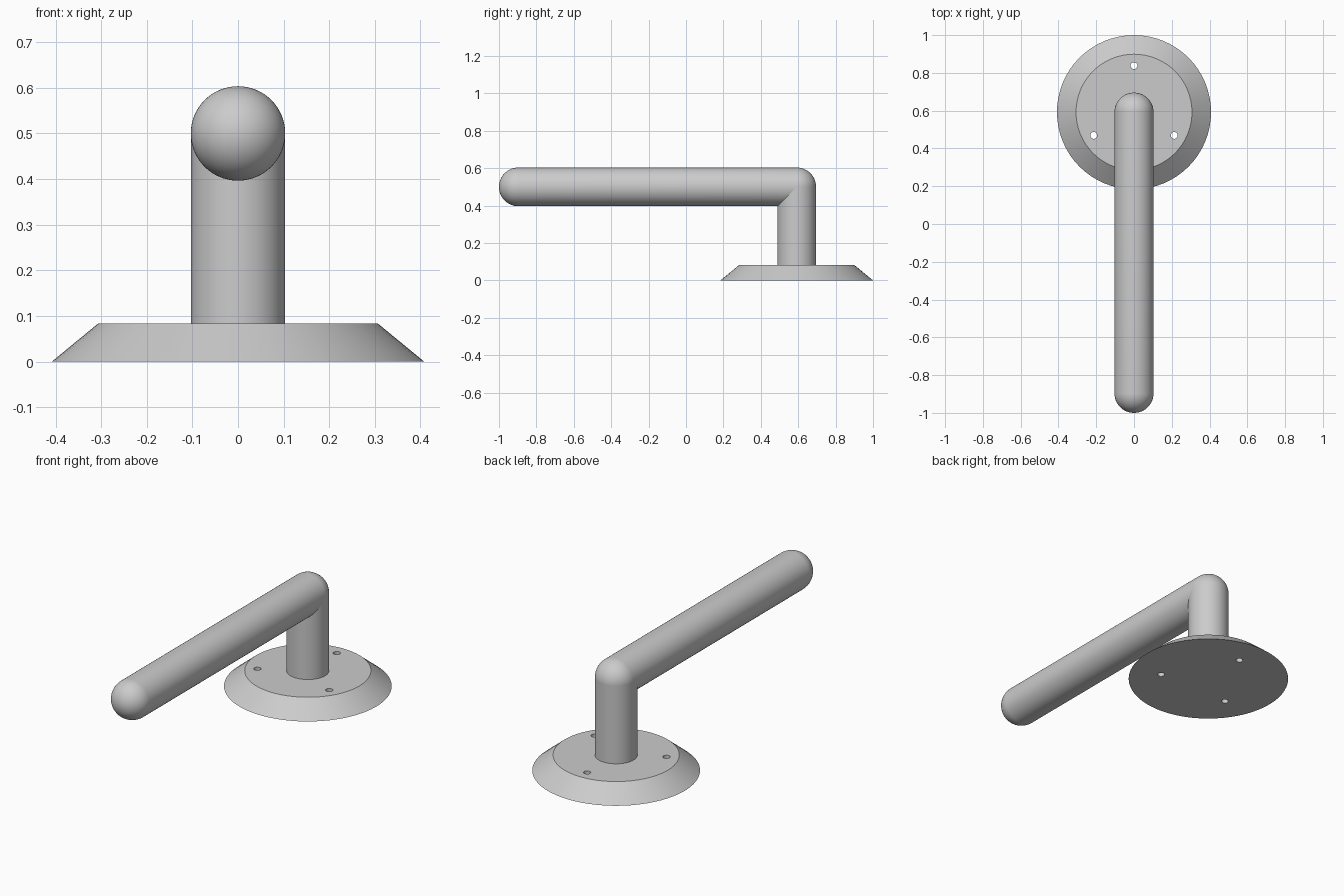
import bpy, math
from mathutils import Vector

if "Cube" in bpy.data.objects:
    bpy.data.objects.remove(bpy.data.objects["Cube"])

PIVOT_Y = 0.592   # centre line of plate and post
ARM_Z = 0.5       # height of the lever axis
TUBE_R = 0.1035
PLATE_H = 0.083
SEG = 64

steel = bpy.data.materials.new("grey_metal")
steel.diffuse_color = (0.6, 0.6, 0.6, 1)
steel.use_nodes = True
steel.node_tree.nodes["Principled BSDF"].inputs["Base Color"].default_value = steel.diffuse_color


def revolve(name, profile, origin, along_y=False):
    """Lathe a list of (radius, height) points; radius 0 makes a pole."""
    verts, rings, faces = [], [], []
    for r, h in profile:
        count = 1 if r < 1e-6 else SEG
        rings.append(range(len(verts), len(verts) + count))
        for i in range(count):
            a = 2 * math.pi * i / SEG
            p = Vector((r * math.cos(a), r * math.sin(a), h))
            if along_y:  # lay the axis down, pointing to -y
                p = Vector((p.x, -p.z, p.y))
            verts.append(p + Vector(origin))
    for low, high in zip(rings, rings[1:]):
        for i in range(SEG):
            j = (i + 1) % SEG
            if len(low) == 1:
                faces.append((low[0], high[j], high[i]))
            elif len(high) == 1:
                faces.append((low[i], low[j], high[0]))
            else:
                faces.append((low[i], low[j], high[j], high[i]))
    # flat caps on open ends
    if len(rings[0]) > 1:
        faces.append(tuple(reversed(rings[0])))
    if len(rings[-1]) > 1:
        faces.append(tuple(rings[-1]))
    mesh = bpy.data.meshes.new(name)
    mesh.from_pydata(verts, [], faces)
    mesh.materials.append(steel)
    obj = bpy.data.objects.new(name, mesh)
    bpy.context.collection.objects.link(obj)
    return obj


def activate(obj):
    bpy.ops.object.select_all(action='DESELECT')
    obj.select_set(True)
    bpy.context.view_layer.objects.active = obj


# bevelled mounting plate
plate = revolve("mounting_plate", [(0.408, 0), (0.307, PLATE_H)], (0, PIVOT_Y, 0))

# three screw holes through the plate
for k in range(3):
    a = math.radians(90 + 120 * k)
    centre = (0.246 * math.cos(a), PIVOT_Y + 0.246 * math.sin(a), 0)
    cutter = revolve("hole_cutter", [(0.018, -0.1), (0.018, 0.2)], centre)
    cutter.hide_render = True
    activate(plate)
    mod = plate.modifiers.new("screw_hole", 'BOOLEAN')
    mod.operation, mod.solver, mod.object = 'DIFFERENCE', 'EXACT', cutter
    bpy.ops.object.modifier_apply(modifier=mod.name)
    bpy.data.objects.remove(cutter)

# upright post, meeting the lever at its axis
post = revolve("post", [(TUBE_R, PLATE_H - 0.005), (TUBE_R, ARM_Z)], (0, PIVOT_Y, 0))

# lever: tube with a rounded elbow and a rounded tip
length = PIVOT_Y + 1 - TUBE_R
N = 16
quarter = [math.pi / 2 * i / N for i in range(N + 1)]
elbow = [(TUBE_R * math.sin(t), -TUBE_R * math.cos(t)) for t in quarter]
tip = [(r, length - h) for r, h in reversed(elbow)]
lever = revolve("lever", elbow + tip, (0, PIVOT_Y, ARM_Z), along_y=True)

for part in (plate, post, lever):
    activate(part)
    bpy.ops.object.shade_smooth_by_angle(angle=math.radians(30))
